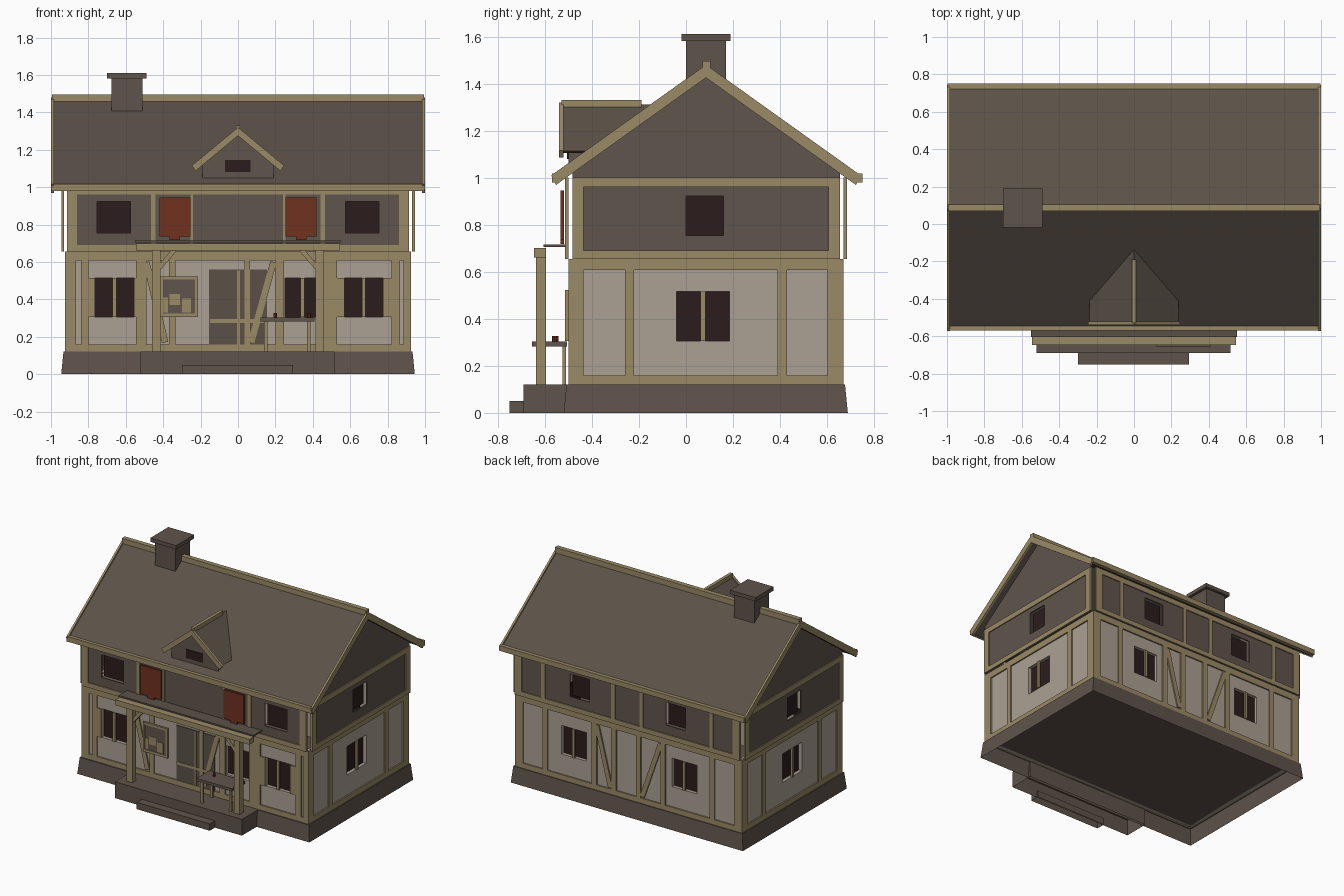
import bpy, bmesh, math
from mathutils import Vector

if "Cube" in bpy.data.objects:
    bpy.data.objects.remove(bpy.data.objects["Cube"])


def material(name, rgb):
    m = bpy.data.materials.new(name)
    m.diffuse_color = tuple((c / 255) ** 2.2 for c in rgb) + (1,)
    m.use_nodes = True
    m.node_tree.nodes["Principled BSDF"].inputs["Base Color"].default_value = m.diffuse_color
    return m


TIMBER = material("timber", (153, 137, 102))
PLASTER = material("plaster", (170, 159, 146))
BROWN = material("brown_boards", (97, 85, 78))
ROOF = material("roof_brown", (91, 82, 73))
STONE = material("stone", (95, 84, 76))
GLASS = material("dark_glass", (47, 34, 34))
RED = material("red_cloth", (113, 52, 36))

# Facades: map (u, z, depth inward) to space
FRONT, BACK, RIGHT, LEFT = "front", "back", "right", "left"


def place(face, plane, u, z, d):
    if face == FRONT:
        return (u, -plane + d, z)
    if face == BACK:
        return (u, plane - d, z)
    if face == RIGHT:
        return (plane - d, u, z)
    return (-plane + d, u, z)


def rect(u0, u1, z0, z1):
    return [(u0, z0), (u1, z0), (u1, z1), (u0, z1)]


def bar(u0, z0, u1, z1, w):
    n = Vector((z0 - z1, u1 - u0)).normalized() * w / 2
    return [(u0 - n.x, z0 - n.y), (u1 - n.x, z1 - n.y), (u1 + n.x, z1 + n.y), (u0 + n.x, z0 + n.y)]


def chevron(c, top, half, slope, thick):
    k = 0.02
    return [(c - half, top - half * slope), (c, top), (c + half, top - half * slope),
            (c + half - k, top - half * slope - thick + k * slope), (c, top - thick),
            (c - half + k, top - half * slope - thick + k * slope)]


def finish(name, bm, mat):
    me = bpy.data.meshes.new(name)
    bm.to_mesh(me)
    bm.free()
    me.materials.append(mat)
    ob = bpy.data.objects.new(name, me)
    bpy.context.collection.objects.link(ob)
    return ob


def plates(name, mat, face, plane, polys, d0, d1):
    """Extrude flat outlines on a facade from depth d0 to d1."""
    bm = bmesh.new()
    for p in polys:
        a = [bm.verts.new(place(face, plane, u, z, d0)) for u, z in p]
        b = [bm.verts.new(place(face, plane, u, z, d1)) for u, z in p]
        bm.faces.new(a)
        bm.faces.new(b)
        for i in range(len(p)):
            j = (i + 1) % len(p)
            bm.faces.new((a[i], a[j], b[j], b[i]))
    bmesh.ops.recalc_face_normals(bm, faces=bm.faces)
    return finish(name, bm, mat)


def boxes(name, mat, items, taper=0.0, open_bottom=False):
    bm = bmesh.new()
    for x0, x1, y0, y1, z0, z1 in items:
        for v in bmesh.ops.create_cube(bm, size=1)["verts"]:
            t = taper if v.co.z > 0 else 0
            v.co = ((x0 + x1) / 2 + v.co.x * (x1 - x0 - 2 * t),
                    (y0 + y1) / 2 + v.co.y * (y1 - y0 - 2 * t),
                    (z0 + z1) / 2 + v.co.z * (z1 - z0))
    if open_bottom:
        bm.normal_update()
        bmesh.ops.delete(bm, geom=[f for f in bm.faces if f.normal.z < -.9], context="FACES")
    return finish(name, bm, mat)


def pierced(u0, u1, z0, z1, holes, h0, h1):
    """Wall outline pieces around a row of equally high holes."""
    out = [rect(u0, u1, z0, h0), rect(u0, u1, h1, z1)]
    edges = [u0] + [e for h in holes for e in h] + [u1]
    return out + [rect(edges[i], edges[i + 1], h0, h1) for i in range(0, len(edges), 2)]


def storey(level, face, plane, u0, u1, z0, z1, holes, h0, h1, posts, extra, wall, rails, mullion, d, inset):
    """Wall with window holes, timber frame, panes set back."""
    tag = f"{level}_{face}_"
    plates(tag + "wall", wall, face, plane,
           pierced(u0 + .012, u1 - .012, z0, z1 - .005, holes, h0, h1), d[0], d[1])
    frame = [rect(u0, u1, z0, rails[0]), rect(u0, u1, rails[1], z1)]
    frame += [rect(a, b, rails[0], rails[1]) for a, b in posts] + extra
    if mullion:
        frame += [rect((a + b) / 2 - .01, (a + b) / 2 + .01, h0, h1) for a, b in holes]
    plates(tag + "frame", TIMBER, face, plane, frame, 0, .015)
    plates(tag + "panes", GLASS, face, plane, [rect(a, b, h0, h1) for a, b in holes], inset, inset + .006)


# Stone base, porch and step, hollow underneath
boxes("foundation", STONE, [(-.945, .945, -.52, .688, 0, .12)], .012, True)
boxes("porch_platform", STONE, [(-.52, .515, -.69, -.5, 0, .12)], 0, True)
boxes("porch_step", STONE, [(-.3, .295, -.75, -.68, 0, .05)], 0, True)

# Lower storey
low = dict(z0=.12, z1=.655, h0=.305, h1=.515, wall=PLASTER, rails=(.158, .607), mullion=True,
           d=(.01, .035), inset=.035)
storey("lower", FRONT, .5, -.925, .925, holes=[(-.765, -.555), (.25, .44), (.57, .775)],
       posts=[(-.925, -.865), (-.84, -.8), (-.545, -.49), (-.37, -.335), (.035, .065), (.2, .245),
              (.44, .53), (.82, .865), (.885, .925)],
       extra=[rect(-.8, -.765, .305, .515), rect(-.555, -.545, .305, .515), rect(.53, .57, .305, .515),
              rect(.775, .82, .305, .515), bar(.19, .6, .07, .17, .035), bar(-.49, .6, -.39, .17, .035)], **low)
storey("lower", BACK, .67, -.925, .925, holes=[(-.55, -.35), (.35, .55)],
       posts=[(-.925, -.86), (-.7, -.66), (-.3, -.26), (-.1, -.06), (.1, .14), (.26, .3), (.66, .7), (.86, .925)],
       extra=[bar(.26, .6, .15, .17, .035), bar(-.26, .6, -.11, .17, .035)], **low)
for side in (RIGHT, LEFT):
    storey("lower", side, .925, -.485, .655, holes=[(-.04, .185)],
           posts=[(-.485, -.435), (-.26, -.222), (.39, .43), (.602, .655)], extra=[], **low)

# Upper storey, hung slightly outside the lower one
up = dict(z0=.655, z1=1.0, h0=.755, h1=.922, wall=BROWN, rails=(.69, .96), mullion=False,
          d=(.007, .015), inset=.036)
storey("upper", FRONT, .515, -.915, .915, holes=[(-.755, -.575), (.575, .755)],
       posts=[(-.915, -.86), (-.465, -.44), (-.255, -.24), (.24, .255), (.44, .465), (.86, .915)], extra=[], **up)
storey("upper", BACK, .685, -.915, .915, holes=[(-.47, -.31), (.31, .47)],
       posts=[(-.915, -.86), (-.7, -.67), (-.13, -.1), (.1, .13), (.67, .7), (.86, .915)], extra=[], **up)
for side in (RIGHT, LEFT):
    storey("upper", side, .945, -.483, .655, holes=[(0, .16)],
           posts=[(-.483, -.435), (.605, .655)], extra=[], **up)
    plates(f"{side}_gable", BROWN, side, .938,
           [[(-.483, .995), (.655, .995), (.655, 1.03), (.085, 1.44), (-.483, 1.03)]], 0, .012)

# Main roof
plates("roof", ROOF, RIGHT, .985, [chevron(.085, 1.468, .65, .715, .035)], 0, 1.97)
for side in (RIGHT, LEFT):
    plates(f"{side}_barge_board", TIMBER, side, 1, [chevron(.085, 1.48, .658, .715, .055)], 0, .015)
boxes("eave_boards", TIMBER, [(-.998, .998, -.57, -.545, .98, 1.018), (-.998, .998, .722, .75, .98, 1.018)])
boxes("ridge_beam", TIMBER, [(-.995, .995, .07, .105, 1.455, 1.495)])

# Chimney
boxes("chimney", STONE, [(-.675, -.51, 0, .17, 1.3, 1.585)])
boxes("chimney_cap", STONE, [(-.7, -.49, -.02, .19, 1.582, 1.61)])

# Dormer
plates("dormer_body", BROWN, FRONT, .5,
       [[(-.19, 1.05), (.19, 1.05), (.19, 1.13), (0, 1.29), (-.19, 1.13)]], 0, .2)
plates("dormer_window", GLASS, FRONT, .505, [rect(-.07, .067, 1.08, 1.145)], 0, .008)
plates("dormer_roof", ROOF, FRONT, .525, [chevron(0, 1.31, .238, .83, .025)], 0, .385)
plates("dormer_barge_board", TIMBER, FRONT, .54, [chevron(0, 1.32, .247, .83, .045)], 0, .02)
boxes("dormer_ridge", TIMBER, [(-.012, .012, -.53, -.19, 1.3, 1.33)])

# Door
plates("door", ROOF, FRONT, .5, [rect(-.155, .155, .12, .56)], .004, .012)
plates("door_bars", TIMBER, FRONT, .5, [rect(-.15, .15, .275, .295), rect(-.005, .01, .16, .555)], 0, .006)

# Porch posts, beam, knee braces, canopy
boxes("porch_posts", TIMBER, [(-.46, -.415, -.637, -.595, .12, .67), (.415, .46, -.637, -.595, .12, .67)])
boxes("porch_beam", TIMBER, [(-.545, .545, -.647, -.595, .66, .7)])
plates("porch_braces", TIMBER, FRONT, .63, [bar(s * .42, .57, s * .34, .665, .025) for s in (-1, 1)], 0, .025)
boxes("porch_canopy", ROOF, [(-.55, .55, -.605, -.5, .705, .715)])

# Notice board with papers
boxes("notice_board", BROWN, [(-.4, -.23, -.51, -.5, .315, .51)])
plates("notice_frame", TIMBER, FRONT, .515,
       [rect(-.415, -.215, .305, .325), rect(-.415, -.215, .505, .522),
        rect(-.415, -.4, .325, .505), rect(-.23, -.215, .325, .505)], 0, .015)
plates("notice_papers", TIMBER, FRONT, .513,
       [rect(-.365, -.31, .37, .43), rect(-.4, -.375, .33, .41), rect(-.3, -.25, .33, .405)], 0, .004)

# Table with cups
boxes("table_top", BROWN, [(.12, .41, -.655, -.505, .283, .303)])
boxes("table_legs", TIMBER, [(x, x + .018, y, y + .015, .12, .285) for x in (.14, .37) for y in (-.635, -.525)])
bm = bmesh.new()
for x, y in ((.2, -.56), (.38, -.55)):
    c = bmesh.ops.create_cone(bm, cap_ends=True, segments=8, radius1=.009, radius2=.009, depth=.025)
    bmesh.ops.translate(bm, verts=c["verts"], vec=(x, y, .315))
finish("cups", bm, RED)

# Red banners
for s, n in ((-1, "left"), (1, "right")):
    plates(n + "_banner", RED, FRONT, .533,
           [[(s * u, z) for u, z in ((.42, .945), (.255, .945), (.255, .735), (.31, .735),
                                     (.31, .718), (.365, .718), (.365, .735), (.42, .735))]], 0, .014)
